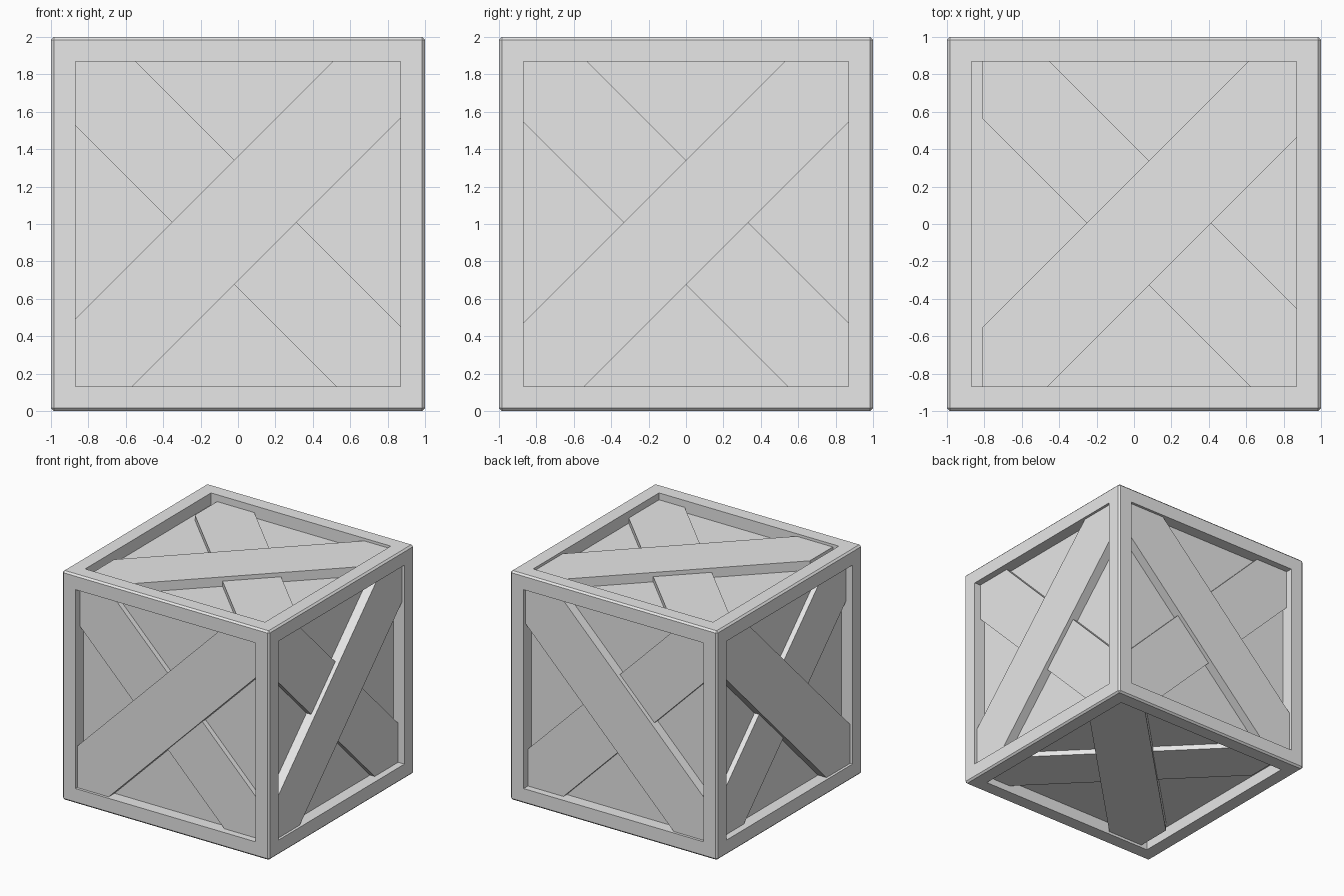
import bpy, bmesh
from mathutils import Vector

if "Cube" in bpy.data.objects:
    bpy.data.objects.remove(bpy.data.objects["Cube"])

RIM = 0.18        # width of the frame bars
RECESS = 0.105    # depth of the panels behind the frame
REACH = 0.89      # half length of a plank, ends tucked into the frame
BAND = 0.333      # half width of a plank, measured along the panel side

grey = bpy.data.materials.new("plain_grey")
grey.use_nodes = True
grey.diffuse_color = (0.8, 0.8, 0.8, 1)
grey.node_tree.nodes["Principled BSDF"].inputs["Base Color"].default_value = (0.8, 0.8, 0.8, 1)


def finish(bm, name):
    bmesh.ops.recalc_face_normals(bm, faces=bm.faces[:])
    mesh = bpy.data.meshes.new(name)
    bm.to_mesh(mesh)
    bm.free()
    mesh.materials.append(grey)
    obj = bpy.data.objects.new(name, mesh)
    bpy.context.collection.objects.link(obj)
    return obj


# Crate body: chamfered cube with a recessed panel in each side
bm = bmesh.new()
bmesh.ops.create_cube(bm, size=2)
bmesh.ops.translate(bm, vec=(0, 0, 1), verts=bm.verts[:])
chamfer = 0.015
bmesh.ops.bevel(bm, geom=bm.edges[:], offset=chamfer, segments=1, affect='EDGES')
sides = [f for f in bm.faces if f.calc_area() > 1]
bmesh.ops.inset_individual(bm, faces=sides, thickness=RIM - chamfer)
for side in sides:
    normal = side.normal.copy()
    inner = bmesh.ops.extrude_discrete_faces(bm, faces=[side])["faces"][0]
    bmesh.ops.translate(bm, vec=normal * -RECESS, verts=inner.verts[:])
finish(bm, "crate_body")


# Diagonal plank: a band from corner to corner, cut square by the frame
def plank(name, across, up, normal, center, flip, top):
    h, w = REACH, BAND
    outline = [(h, h), (h - w, h), (-h, w - h), (-h, -h), (w - h, -h), (h, h - w)]
    origin = Vector((0, 0, 1)) + across * center[0] + up * center[1]
    base = 0.87
    bm = bmesh.new()
    verts = [bm.verts.new(origin + across * a * flip + up * b + normal * base)
             for a, b in outline]
    face = bm.faces.new(verts)
    lid = bmesh.ops.extrude_face_region(bm, geom=[face])["geom"]
    bmesh.ops.translate(bm, vec=normal * (top - base),
                        verts=[v for v in lid if isinstance(v, bmesh.types.BMVert)])
    finish(bm, name)


# A crossed pair of planks on every side, alike on opposite sides
X, Y, Z = Vector((1, 0, 0)), Vector((0, 1, 0)), Vector((0, 0, 1))
crosses = [
    ("front", X, Z, -Y, (-0.02, 0.01)),
    ("back", X, Z, Y, (-0.02, 0.01)),
    ("left", Y, Z, X, (0, 0.008)),
    ("right", Y, Z, -X, (0, 0.008)),
    ("top", X, Y, Z, (0.08, 0.005)),
    ("bottom", X, Y, -Z, (0.08, 0.005)),
]
for label, across, up, normal, center in crosses:
    plank(label + "_outer_plank", across, up, normal, center, 1, 0.977)
    plank(label + "_inner_plank", across, up, normal, center, -1, 0.94)
